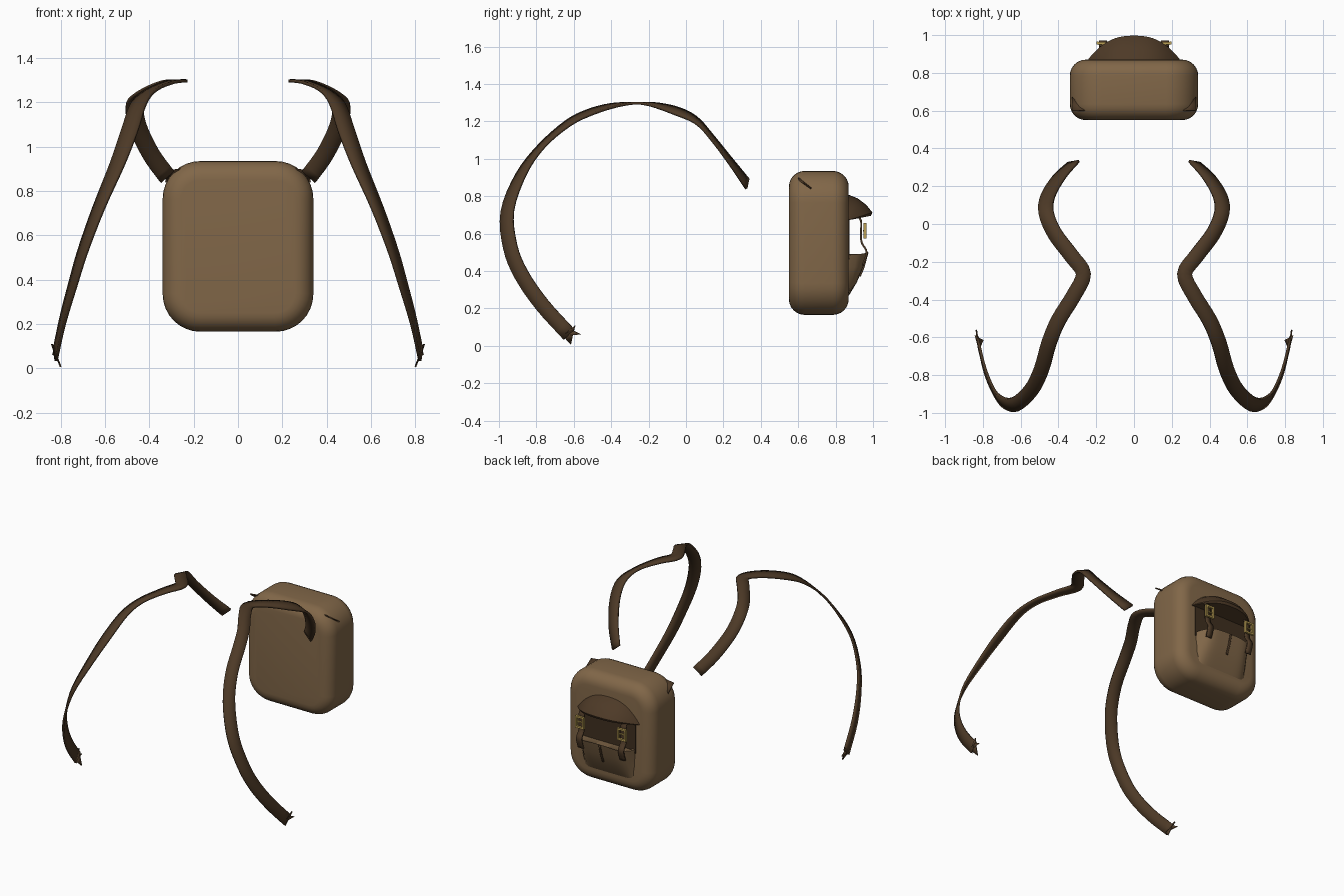
import bpy, bmesh
from mathutils import Vector

cube = bpy.data.objects.get("Cube")
if cube:
    bpy.data.objects.remove(cube)


def material(name, rgb):
    m = bpy.data.materials.new(name)
    m.use_nodes = True
    m.diffuse_color = (*rgb, 1)
    bsdf = m.node_tree.nodes["Principled BSDF"]
    bsdf.inputs["Base Color"].default_value = (*rgb, 1)
    bsdf.inputs["Roughness"].default_value = 0.8
    return m


TAN = material("tan canvas", (0.22, 0.135, 0.065))
BROWN = material("brown leather", (0.075, 0.042, 0.02))
DARK = material("dark leather", (0.05, 0.029, 0.014))
BRASS = material("brass", (0.5, 0.35, 0.09))


def finish(name, bm, mat, angle=0.7):
    bmesh.ops.recalc_face_normals(bm, faces=bm.faces[:])
    mesh = bpy.data.meshes.new(name)
    bm.to_mesh(mesh)
    bm.free()
    mesh.materials.append(mat)
    obj = bpy.data.objects.new(name, mesh)
    bpy.context.collection.objects.link(obj)
    bpy.ops.object.select_all(action="DESELECT")
    obj.select_set(True)
    bpy.context.view_layer.objects.active = obj
    bpy.ops.object.shade_smooth_by_angle(angle=angle)
    return obj


def skin(bm, rows):
    """Join rows of points with quads."""
    grid = [[bm.verts.new(p) for p in row] for row in rows]
    for a, b in zip(grid, grid[1:]):
        for i in range(len(a) - 1):
            bm.faces.new((a[i], a[i + 1], b[i + 1], b[i]))
    return grid


def spline(points, steps=4):
    """Smooth path through the given points."""
    ext = [points[0] * 2 - points[1], *points, points[-1] * 2 - points[-2]]
    out = []
    for a, b, c, d in zip(ext, ext[1:], ext[2:], ext[3:]):
        for k in range(steps):
            t = k / steps
            out.append(b + (c - a) * t / 2 + (a * 2 - b * 5 + c * 4 - d) * t * t / 2
                       + (b * 3 - a - c * 3 + d) * t ** 3 / 2)
    return out + [points[-1]]


def ribbon(name, points, across, width, thick, mat, side=1):
    """Flat band along a path; across gives the direction of its width."""
    path = spline([Vector(p) for p in points])
    dirs = spline([Vector(w) for w in across])
    rows = []
    for i, (p, w) in enumerate(zip(path, dirs)):
        t = (path[min(i + 1, len(path) - 1)] - path[max(i - 1, 0)]).normalized()
        w = (w - t * w.dot(t)).normalized() * width / 2
        rows.append([Vector((v.x * side, v.y, v.z)) for v in (p - w, p, p + w)])
    bm = bmesh.new()
    skin(bm, rows)
    obj = finish(name, bm, mat)
    mod = obj.modifiers.new("thickness", "SOLIDIFY")
    mod.thickness = thick
    mod.offset = 0
    return obj


def plate(name, corners, mat, thick=0.008):
    """Thin plate through a few corners."""
    bm = bmesh.new()
    bm.faces.new([bm.verts.new(c) for c in corners])
    obj = finish(name, bm, mat)
    mod = obj.modifiers.new("thickness", "SOLIDIFY")
    mod.thickness = thick
    mod.offset = 0
    return obj


def box(bm, centre, size):
    verts = bmesh.ops.create_cube(bm, size=1)["verts"]
    for v in verts:
        v.co = Vector([c + a * s for c, a, s in zip(centre, v.co, size)])


# Bag body: box rounded first at its corners, then around both rims
bm = bmesh.new()
box(bm, (0, 0.71, 0.55), (0.68, 0.32, 0.77))
along = [e for e in bm.edges if abs(e.verts[0].co.y - e.verts[1].co.y) > 0.1]
bmesh.ops.bevel(bm, geom=along, offset=0.17, segments=8, profile=0.5, affect="EDGES")
rims = [e for e in bm.edges if abs(e.verts[0].co.y - e.verts[1].co.y) < 0.01]
bmesh.ops.bevel(bm, geom=rims, offset=0.085, segments=6, profile=0.5, affect="EDGES")
finish("bag_body", bm, TAN)

WALL = 0.862
US = [i / 10 - 1 for i in range(21)]

# Flap: half-cone hood over the pocket
bm = bmesh.new()
rows = []
for out, top in ((0, 1), (0.4, 0.85), (0.75, 0.6), (1, 0.3), (0.94, 0.18), (0, 0)):
    row = []
    for u in US:
        bulge = 1 - abs(u) ** 2.5
        row.append((0.25 * u, WALL + 0.135 * out * bulge, 0.67 + 0.14 * top * bulge))
    rows.append(row)
skin(bm, rows)
bmesh.ops.remove_doubles(bm, verts=bm.verts[:], dist=0.0005)
finish("flap", bm, BROWN)

# Pocket: wedge that widens toward its open top
bm = bmesh.new()
rows = []
for z, half, depth in ((0.27, 0.2, 0.01), (0.34, 0.205, 0.052), (0.42, 0.21, 0.085),
                       (0.505, 0.215, 0.108), (0.49, 0.2, 0.095), (0.48, 0.2, 0)):
    rows.append([(half * u, WALL + depth * (1 - abs(u) ** 6),
                  z - 0.02 * u * u * (z > 0.5)) for u in US])
skin(bm, rows)
finish("pocket", bm, TAN)
ribbon("pocket_seam", [(0, 0.972, 0.5), (0, 0.95, 0.42), (0, 0.93, 0.37)],
       [(1, 0, 0)] * 3, 0.012, 0.008, BROWN)

# Dark panel between flap and pocket
bm = bmesh.new()
box(bm, (0, 0.87, 0.58), (0.43, 0.009, 0.24))
finish("back_panel", bm, DARK)

# Shoulder strap: centre line and width direction at each point
STRAP = [
    ((0.32, 0.328, 0.865), (0.77, -0.17, -0.61)),
    ((0.395, 0.25, 0.97), (0.75, 0, -0.5)),
    ((0.455, 0.15, 1.1), (0.85, 0, -0.35)),
    ((0.465, 0.06, 1.2), (0.9, -0.1, -0.3)),
    ((0.42, -0.05, 1.255), (0.8, -0.5, -0.3)),
    ((0.33, -0.17, 1.29), (0.85, -0.5, -0.1)),
    ((0.268, -0.265, 1.297), (1, 0, 0)),
    ((0.32, -0.38, 1.287), (0.85, 0.5, -0.1)),
    ((0.4, -0.51, 1.25), (0.85, 0.45, -0.2)),
    ((0.45, -0.63, 1.19), (0.85, 0.3, -0.2)),
    ((0.49, -0.77, 1.07), (0.9, 0.35, -0.1)),
    ((0.545, -0.88, 0.92), (0.75, 0.6, 0)),
    ((0.63, -0.955, 0.72), (0.6, 0.8, 0)),
    ((0.7, -0.94, 0.53), (0.45, 0.9, 0.1)),
    ((0.745, -0.88, 0.38), (0.3, 0.9, 0.4)),
    ((0.79, -0.77, 0.22), (0.15, 0.8, 0.6)),
    ((0.825, -0.625, 0.06), (0.1, 0.7, 0.7)),
]

for side, label in ((1, "left"), (-1, "right")):
    ribbon(label + "_shoulder_strap", [p for p, w in STRAP], [w for p, w in STRAP],
           0.08, 0.014, BROWN, side)

    # Torn end of the strap
    for i, tip in enumerate(((0.8, -0.615, 0.006), (0.835, -0.56, 0.06), (0.84, -0.59, 0.11))):
        corners = [(0.82, -0.66, 0.055), tip, (0.83, -0.6, 0.08)]
        plate(f"{label}_strap_fray_{i + 1}", [(x * side, y, z) for x, y, z in corners], BROWN)

    # Strap stub poking out of the upper corner of the bag
    corners = [(0.24, 0.6, 0.9), (0.325, 0.6, 0.89), (0.328, 0.67, 0.84)]
    plate(label + "_strap_stub", [(x * side, y, z) for x, y, z in corners], BROWN)

    # Closing strap from flap to pocket
    x = 0.165 * side
    ribbon(label + "_closing_strap",
           [(x, 0.9, 0.71), (x, 0.935, 0.67), (x, 0.935, 0.6),
            (x, 0.94, 0.55), (x, 0.966, 0.5), (x, 0.945, 0.43)],
           [(1, 0, 0)] * 6, 0.042, 0.01, BROWN)

    # Buckle: square frame with a prong
    bm = bmesh.new()
    for s in (1, -1):
        box(bm, (x + s * 0.028, 0.957, 0.615), (0.012, 0.016, 0.085))
        box(bm, (x, 0.957, 0.615 + s * 0.036), (0.056, 0.015, 0.012))
    box(bm, (x, 0.952, 0.615), (0.044, 0.01, 0.008))
    finish(label + "_buckle", bm, BRASS)
